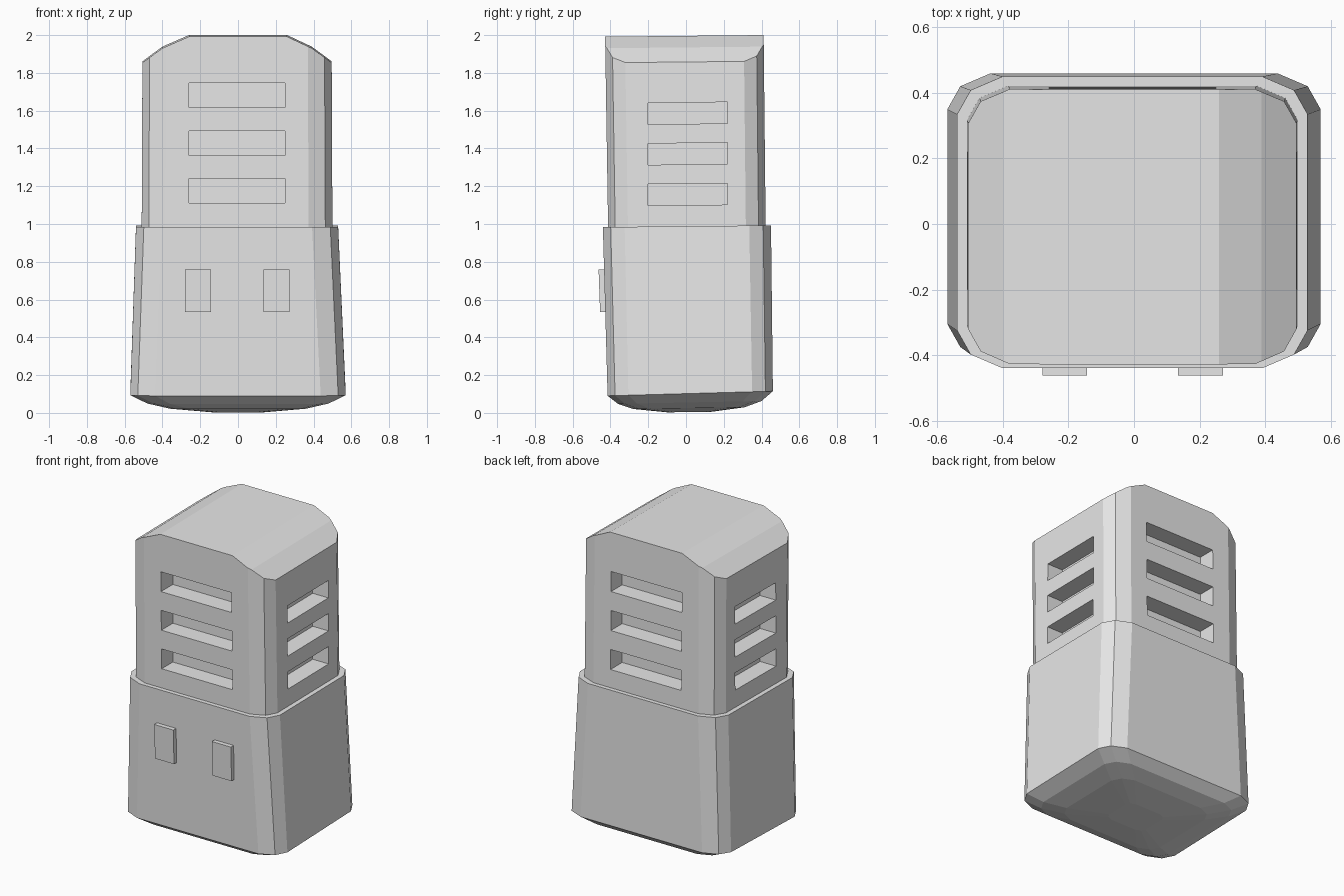
import bpy, bmesh
from mathutils import Vector

cube = bpy.data.objects.get("Cube")
if cube:
    bpy.data.objects.remove(cube, do_unlink=True)

grey = bpy.data.materials.new("light_grey")
grey.use_nodes = True
grey.diffuse_color = (0.8, 0.8, 0.8, 1)
grey.node_tree.nodes["Principled BSDF"].inputs["Base Color"].default_value = (0.8, 0.8, 0.8, 1)


def finish(name, bm):
    bmesh.ops.recalc_face_normals(bm, faces=bm.faces)
    mesh = bpy.data.meshes.new(name)
    bm.to_mesh(mesh)
    bm.free()
    mesh.materials.append(grey)
    obj = bpy.data.objects.new(name, mesh)
    bpy.context.collection.objects.link(obj)
    return obj


def ring(x0, x1, y0, y1, z, cut, tilt):
    """Rectangle with two-step rounded corners, rising gently to the back."""
    steps = [(0, cut), (cut * 0.36, cut * 0.36), (cut * 1.2, 0)]
    pts = [(x1 - a, y0 + b) for a, b in reversed(steps)]
    pts += [(x1 - a, y1 - b) for a, b in steps]
    pts += [(x0 + a, y1 - b) for a, b in reversed(steps)]
    pts += [(x0 + a, y0 + b) for a, b in steps]
    return [Vector((x, y, z + tilt * y)) for x, y in pts]


def loft(bm, rings):
    loops = [[bm.verts.new(p) for p in r] for r in rings]
    for low, high in zip(loops, loops[1:]):
        for i in range(len(low)):
            j = (i + 1) % len(low)
            bm.faces.new((low[i], low[j], high[j], high[i]))
    bm.faces.new(loops[0])
    bm.faces.new(loops[-1])


def add_box(bm, x0, x1, y0, y1, z0, z1, lean=0, tilt=0):
    box = bmesh.ops.create_cube(bm, size=1)
    for v in box["verts"]:
        x = x1 if v.co.x > 0 else x0
        y = y1 if v.co.y > 0 else y0
        z = z1 if v.co.z > 0 else z0
        v.co = (x, y + lean * (z - z0), z + tilt * y)


# Tapered base with a shallow domed underside
bm = bmesh.new()
loft(bm, [
    ring(-0.14, 0.14, -0.10, 0.13, 0.004, 0.04, 0.01),
    ring(-0.36, 0.36, -0.28, 0.31, 0.025, 0.09, 0.015),
    ring(-0.48, 0.48, -0.36, 0.40, 0.055, 0.10, 0.02),
    ring(-0.57, 0.57, -0.415, 0.46, 0.102, 0.11, 0.028),
    ring(-0.54, 0.53, -0.44, 0.45, 0.988, 0.115, 0.01),
])
finish("base", bm)

# Upper housing, trimmed to a bevelled roof
bm = bmesh.new()
loft(bm, [
    ring(-0.51, 0.50, -0.412, 0.422, 0.96, 0.105, 0.01),
    ring(-0.505, 0.495, -0.43, 0.41, 2.1, 0.105, 0.01),
])
roof = [(-0.51, 1.855), (-0.40, 1.935), (-0.26, 1.996),
        (0.26, 1.996), (0.39, 1.935), (0.50, 1.855)]
for (xa, za), (xb, zb) in zip(roof, roof[1:]):
    normal = Vector((za - zb, -0.01 * (xb - xa), xb - xa)).normalized()
    geom = bm.verts[:] + bm.edges[:] + bm.faces[:]
    cut = bmesh.ops.bisect_plane(bm, geom=geom, dist=1e-5, plane_co=(xa, 0, za),
                                 plane_no=normal, clear_outer=True)
    rim = [e for e in cut["geom_cut"] if isinstance(e, bmesh.types.BMEdge)]
    bmesh.ops.holes_fill(bm, edges=rim, sides=0)
housing = finish("upper_housing", bm)

# Three recessed vents on each of the four sides
bm = bmesh.new()
for i in range(3):
    z = 1.11 + 0.253 * i
    add_box(bm, -0.26, 0.25, -0.60, -0.30, z, z + 0.13)
    add_box(bm, -0.26, 0.25, 0.30, 0.60, z, z + 0.13)
    z = 1.10 + 0.215 * i
    for x0, x1 in ((0.385, 0.70), (-0.70, -0.395)):
        add_box(bm, x0, x1, -0.20, 0.22, z, z + 0.113, tilt=0.01)
cutter = finish("vent_cutter", bm)
cutter.hide_render = True
mod = housing.modifiers.new("vents", 'BOOLEAN')
mod.operation = 'DIFFERENCE'
mod.solver = 'EXACT'
mod.object = cutter
bpy.context.view_layer.objects.active = housing
bpy.ops.object.modifier_apply(modifier=mod.name)
bpy.data.objects.remove(cutter, do_unlink=True)

# Two raised plates on the front
for name, x0 in (("right_front_plate", -0.28), ("left_front_plate", 0.135)):
    bm = bmesh.new()
    add_box(bm, x0, x0 + 0.137, -0.455, -0.40, 0.535, 0.76, lean=-0.035)
    finish(name, bm)
